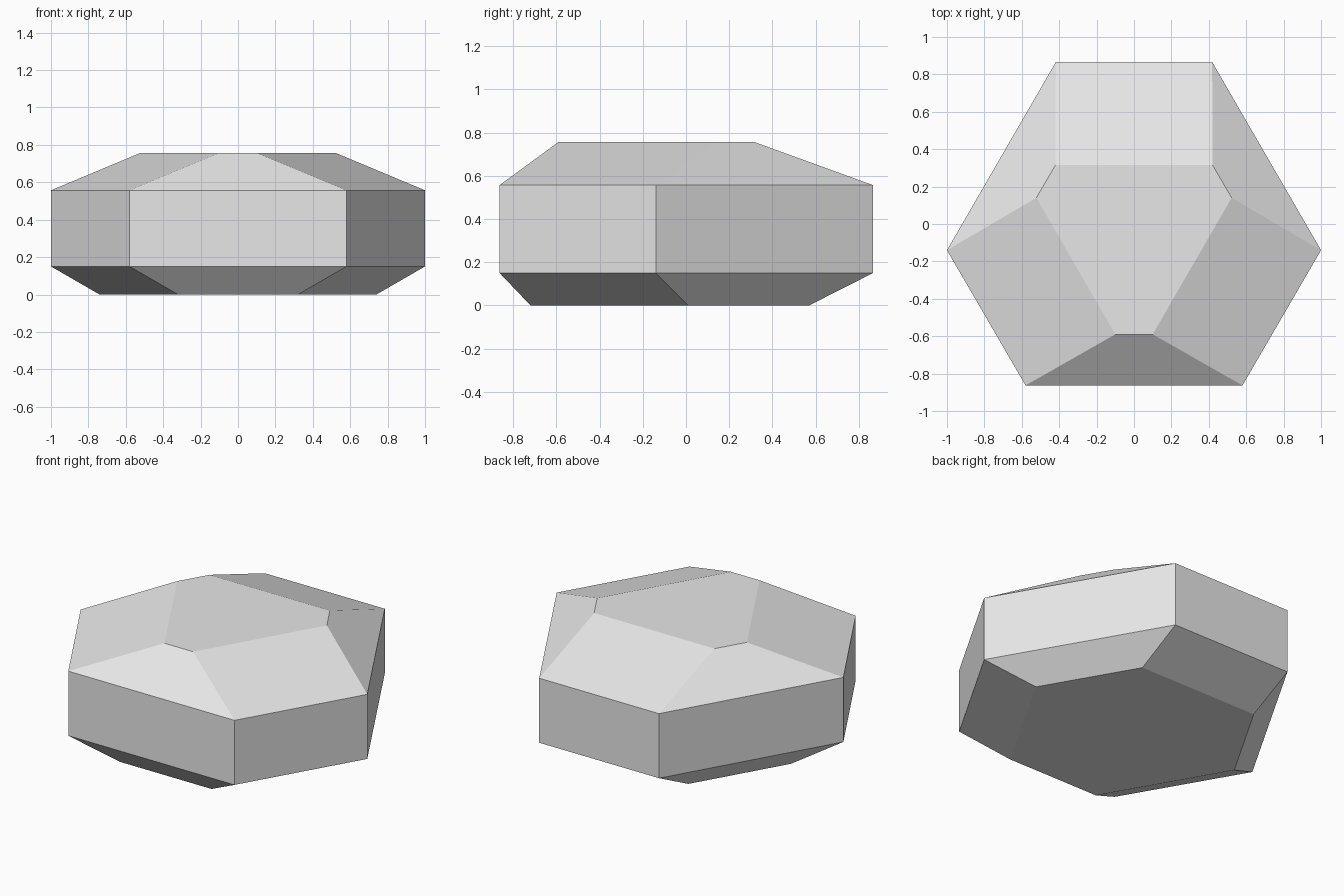
import bpy
import bmesh

if "Cube" in bpy.data.objects:
    bpy.data.objects.remove(bpy.data.objects["Cube"], do_unlink=True)

# Plain grey stone
stone = bpy.data.materials.new("stone_grey")
stone.use_nodes = True
grey = (0.8, 0.8, 0.8, 1)
stone.diffuse_color = grey
stone.node_tree.nodes["Principled BSDF"].inputs["Base Color"].default_value = grey

# Left half of each six-sided outline: front, widest and back corners
base = [(0.32, -0.72), (0.74, 0.01), (0.415, 0.57)]
girdle = [(0.58, -0.863), (1.0, -0.14), (0.418, 0.866)]
crown = [(0.10, -0.59), (0.522, 0.14), (0.42, 0.315)]
levels = [(0.0, base), (0.15, girdle), (0.557, girdle), (0.757, crown)]


def add_ring(bm, z, half):
    """Mirror the half outline into a full counter-clockwise ring."""
    outline = half + [(-x, y) for x, y in reversed(half)]
    return [bm.verts.new((x, y, z)) for x, y in outline]


# Faceted rock: rings joined by flat bands and closed at both ends
bm = bmesh.new()
rings = [add_ring(bm, z, half) for z, half in levels]
for low, high in zip(rings, rings[1:]):
    for i in range(len(low)):
        j = (i + 1) % len(low)
        bm.faces.new((low[i], low[j], high[j], high[i]))
bm.faces.new(list(reversed(rings[0])))
bm.faces.new(rings[-1])
bmesh.ops.recalc_face_normals(bm, faces=bm.faces[:])

mesh = bpy.data.meshes.new("rock")
bm.to_mesh(mesh)
bm.free()
mesh.materials.append(stone)
rock = bpy.data.objects.new("rock", mesh)
bpy.context.collection.objects.link(rock)
